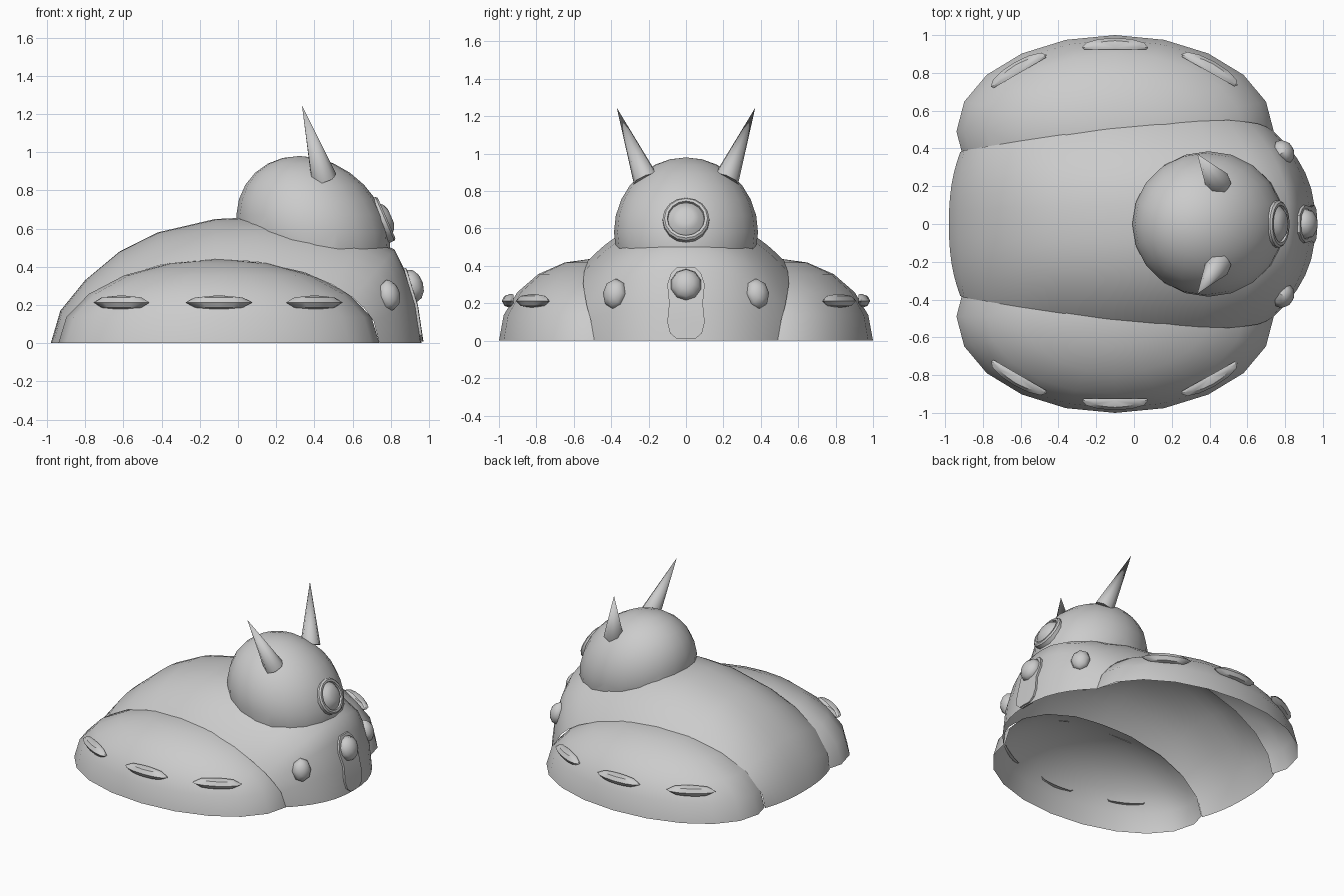
import bpy, bmesh, math
from mathutils import Vector, Matrix

cube = bpy.data.objects.get("Cube")
if cube:
    bpy.data.objects.remove(cube, do_unlink=True)

GREY = (0.6, 0.6, 0.6, 1)
mat = bpy.data.materials.new("plain_grey")
mat.use_nodes = True
mat.diffuse_color = GREY
bsdf = next(n for n in mat.node_tree.nodes if n.type == 'BSDF_PRINCIPLED')
bsdf.inputs["Base Color"].default_value = GREY
parts = []


def finish(name, bm, matrix=None, angle=35):
    if matrix is not None:
        bm.transform(matrix)
    bmesh.ops.recalc_face_normals(bm, faces=bm.faces)
    mesh = bpy.data.meshes.new(name)
    bm.to_mesh(mesh)
    bm.free()
    mesh.materials.append(mat)
    ob = bpy.data.objects.new(name, mesh)
    bpy.context.collection.objects.link(ob)
    parts.append((ob, angle))
    return ob


def skin(bm, rows, closed=False):
    """Quads between consecutive rows of points."""
    vs = [[bm.verts.new(p) for p in row] for row in rows]
    n = len(vs[0])
    for a, b in zip(vs, vs[1:]):
        for i in range(n if closed else n - 1):
            j = (i + 1) % n
            bm.faces.new((a[i], a[j], b[j], b[i]))
    return vs


def ellipsoid(radii, segments, rings):
    bm = bmesh.new()
    bmesh.ops.create_uvsphere(bm, u_segments=segments, v_segments=rings, radius=1)
    bm.transform(Matrix.Diagonal((*radii, 1)))
    return bm


def cut(bm, point, normal):
    """Keep only the side the normal points to."""
    bmesh.ops.bisect_plane(bm, geom=bm.verts[:] + bm.edges[:] + bm.faces[:], dist=1e-4,
                           plane_co=point, plane_no=normal, clear_inner=True)


def aim(origin, direction):
    """Local z turned to the direction, local x kept level."""
    z = Vector(direction).normalized()
    x = Vector((0, 0, 1)).cross(z).normalized()
    rot = Matrix((x, z.cross(x), z)).transposed().to_4x4()
    return Matrix.Translation(origin) @ rot


# Side pod ellipsoid shared by body seam, pods and vents
PX, PY = -0.1, 0.49
RX, RY, RZ = 0.84, 0.51, 0.44


def pod_z(x, y):
    return RZ * math.sqrt(max(0, 1 - ((x - PX) / RX) ** 2 - ((y - PY) / RY) ** 2))


def pod_y(x, z):
    return PY + RY * math.sqrt(1 - ((x - PX) / RX) ** 2 - (z / RZ) ** 2)


# Body: open shell lofted from the centre profile down to the pod seams
centre = [(-.98, 0), (-.93, .17), (-.8, .33), (-.62, .48), (-.42, .58), (-.12, .65), (.1, .66),
          (.4, .63), (.65, .57), (.82, .49), (.875, .38), (.93, .2), (.96, 0)]
seam = [(-.92, .38), (-.9, .39), (-.78, .41), (-.6, .44), (-.4, .47), (-.12, .505), (.1, .525),
        (.35, .545), (.5, .55), (.6, .54), (.66, .53), (.71, .51), (.74, .49)]
rows = []
for (cx, cz), (sx, sy) in zip(centre, seam):
    sz = pod_z(sx, sy) if cz else 0
    row = []
    for i in range(-8, 9):
        v = math.sin(i / 8 * math.pi / 2)
        k = 1 - abs(v) ** 2.4
        row.append((sx + (cx - sx) * k, sy * v, sz + (cz - sz) * k))
    rows.append(row)
bm = bmesh.new()
skin(bm, rows)
finish("body_shell", bm, angle=40)


def front_x(z):
    for (x1, z1), (x0, z0) in zip(centre[-4:], centre[-3:]):
        if z0 <= z <= z1:
            return x0 + (x1 - x0) * (z - z0) / (z1 - z0)
    return centre[-4][0]


# Side pods, vents and cheek knobs, mirrored left and right of the y axis
for side, label in ((1, "back"), (-1, "front")):
    mirror = Matrix.Diagonal((1, side, 1, 1))

    bm = ellipsoid((RX, RY, RZ), 20, 10)
    bm.transform(Matrix.Translation((PX, PY, 0)))
    cut(bm, (0, 0, 0), (0, 0, 1))
    cut(bm, (-.92, .37, 0), (-.11, 1.66, 0))
    finish(label + "_pod", bm, mirror, 40)

    for n, (x, half) in enumerate(((-.61, .17), (-.1, .175), (.4, .17))):
        bm = ellipsoid((half, .05, .038), 12, 4)
        cut(bm, (0, -.012, 0), (0, 1, 0))
        y = pod_y(x, .21)
        turn = math.atan2((x - PX) / RX ** 2, (y - PY) / RY ** 2)
        place = Matrix.Translation((x, y - .003, .213)) @ Matrix.Rotation(-turn, 4, 'Z')
        finish(f"{label}_vent_{n + 1}", bm, mirror @ place, 30)

    bm = ellipsoid((.068, .083, .055), 8, 6)
    cut(bm, (0, 0, -.02), (0, 0, 1))
    finish(label + "_knob", bm, mirror @ aim((.79, .38, .25), (.8, .5, .2)), 50)

    # Horn
    base, tip = Vector((.447, .215, .865)), Vector((.335, .37, 1.245))
    length = (tip - base).length
    bm = bmesh.new()
    bmesh.ops.create_cone(bm, cap_ends=True, segments=7, radius1=.07, radius2=0, depth=length)
    finish(label + "_horn", bm, mirror @ aim((base + tip) / 2, tip - base), 60)

# Head dome, leaning back and trimmed just below the body surface
bm = ellipsoid((.397, .385, .4), 20, 14)
for v in bm.verts:
    v.co.x -= .18 * v.co.z
bm.transform(Matrix.Translation((.394, 0, .58)))
cut(bm, (.4, 0, .51), (.18, 0, .83))
finish("head_dome", bm, angle=40)

# Eye: ring and lens turned from one profile
profile = [(.125, -.04), (.125, .015), (.115, .025), (.1, .025), (.097, .01), (.07, .037), (.04, .05)]
bm = bmesh.new()
steps = [2 * math.pi * i / 16 for i in range(16)]
rings = skin(bm, [[(r * math.cos(a), r * math.sin(a), h) for a in steps] for r, h in profile], True)
bm.faces.new(rings[-1])
finish("eye", bm, aim((.755, 0, .645), (.917, 0, .4)))

# Front plate: capsule strip that follows the body
rows = []
for z, w in ((.01, .05), (.04, .085), (.1, .1), (.2, .09), (.3, .1), (.36, .08), (.395, .045)):
    x = front_x(z)
    rows.append([(x - .02, -w, z), (x + .01, -w, z), (x + .012, 0, z), (x + .01, w, z), (x - .02, w, z)])
bm = bmesh.new()
strip = skin(bm, rows)
bm.faces.new(strip[0])
bm.faces.new(strip[-1])
finish("front_plate", bm)

# Front knob
bm = ellipsoid((.083, .088, .06), 10, 6)
cut(bm, (0, 0, -.02), (0, 0, 1))
finish("front_knob", bm, aim((.91, 0, .3), (.95, 0, .3)), 50)

# Smooth shading with sharp creases kept
for ob, angle in parts:
    bpy.ops.object.select_all(action='DESELECT')
    ob.select_set(True)
    bpy.context.view_layer.objects.active = ob
    bpy.ops.object.shade_smooth_by_angle(angle=math.radians(angle))
